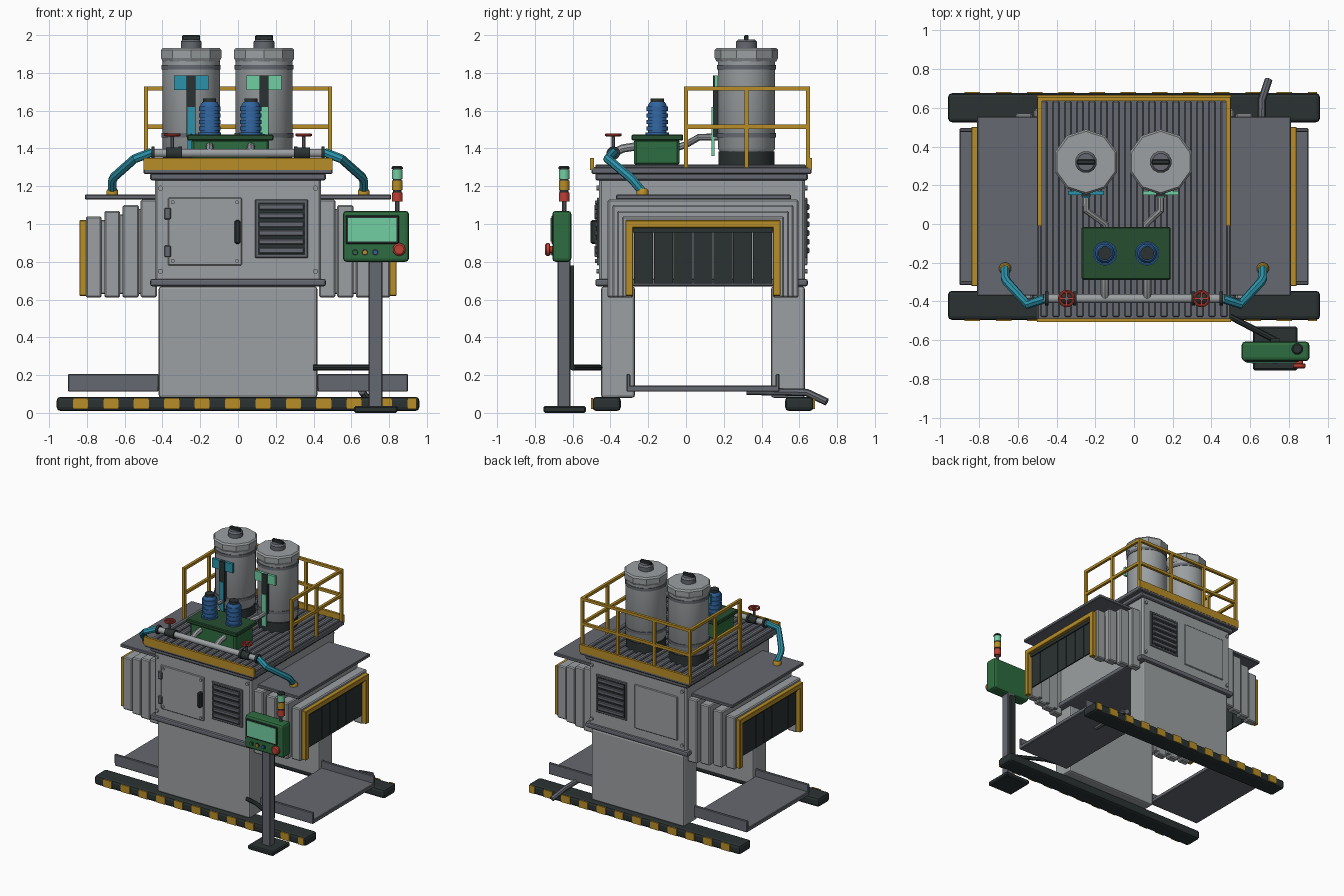
import bpy, bmesh, math
from mathutils import Vector

if "Cube" in bpy.data.objects:
    bpy.data.objects.remove(bpy.data.objects["Cube"], do_unlink=True)


def paint(name, r, g, b):
    m = bpy.data.materials.new(name)
    m.use_nodes = True
    m.diffuse_color = (r, g, b, 1)
    bsdf = next(n for n in m.node_tree.nodes if n.type == 'BSDF_PRINCIPLED')
    bsdf.inputs["Base Color"].default_value = (r, g, b, 1)
    bsdf.inputs["Roughness"].default_value = 0.6
    return m


LIGHT = paint("light grey", .33, .35, .36)
GREY = paint("steel grey", .13, .14, .16)
DARK = paint("near black", .024, .032, .032)
YELLOW = paint("safety yellow", .48, .27, .02)
GREEN = paint("machine green", .027, .15, .05)
PINE = paint("dark green", .019, .075, .03)
TEAL = paint("hose teal", .025, .29, .40)
MINT = paint("mint", .17, .62, .36)
BLUE = paint("motor blue", .03, .13, .35)
RED = paint("signal red", .52, .05, .035)


def finish(name, bm, mat, smooth=False):
    """Turn a bmesh into an object, keeping edges over 35 degrees sharp."""
    bmesh.ops.recalc_face_normals(bm, faces=bm.faces)
    for f in bm.faces:
        f.smooth = smooth
    for e in bm.edges:
        e.smooth = e.calc_face_angle(0) < math.radians(35)
    me = bpy.data.meshes.new(name)
    bm.to_mesh(me)
    bm.free()
    me.materials.append(mat)
    ob = bpy.data.objects.new(name, me)
    bpy.context.collection.objects.link(ob)
    return ob


def box(name, xs, ys, zs, mat, bevel=0, segments=1):
    bm = bmesh.new()
    bmesh.ops.create_cube(bm, size=1)
    spans = (xs, ys, zs)
    for v in bm.verts:
        v.co = [(a + b) / 2 + c * abs(b - a) for (a, b), c in zip(spans, v.co)]
    if bevel:
        bmesh.ops.bevel(bm, geom=bm.edges[:], offset=bevel, segments=segments,
                        affect='EDGES', profile=.5)
    return finish(name, bm, mat)


def lathe(name, at, profile, mat, axis='Z', sides=20, smooth=True):
    """Stack of rings (radius, height) around an axis, capped at both ends."""
    bm = bmesh.new()
    rings = []
    for r, h in profile:
        ring = []
        for i in range(sides):
            a = math.tau * (i + .5) / sides
            p = Vector((r * math.cos(a), r * math.sin(a), h))
            if axis == 'X':
                p = Vector((p.z, p.x, p.y))
            elif axis == 'Y':
                p = Vector((p.x, p.z, p.y))
            ring.append(bm.verts.new(p + Vector(at)))
        rings.append(ring)
    for lo, hi in zip(rings, rings[1:]):
        for i in range(sides):
            j = (i + 1) % sides
            bm.faces.new((lo[i], lo[j], hi[j], hi[i]))
    bm.faces.new(rings[0])
    bm.faces.new(rings[-1])
    return finish(name, bm, mat, smooth)


def tube(name, points, radius, mat, closed=False, res=2):
    cu = bpy.data.curves.new(name, 'CURVE')
    cu.dimensions = '3D'
    cu.bevel_depth, cu.bevel_resolution, cu.use_fill_caps = radius, res, True
    sp = cu.splines.new('POLY')
    sp.points.add(len(points) - 1)
    for p, co in zip(sp.points, points):
        p.co = (*co, 1)
    sp.use_cyclic_u = closed
    temp = bpy.data.objects.new(name + "_path", cu)
    bpy.context.collection.objects.link(temp)
    me = bpy.data.meshes.new_from_object(temp.evaluated_get(bpy.context.evaluated_depsgraph_get()))
    bpy.data.objects.remove(temp, do_unlink=True)
    bm = bmesh.new()
    bm.from_mesh(me)
    bpy.data.meshes.remove(me)
    return finish(name, bm, mat, True)


def arch(name, xs, half, top, wall, mat, bevel=.008, foot=.61):
    """Inverted U around the conveyor, centred on the machine's depth."""
    c, i = MID, half - wall
    outline = [(-half, foot), (-half, top), (half, top), (half, foot),
               (i, foot), (i, top - wall), (-i, top - wall), (-i, foot)]
    bm = bmesh.new()
    face = bm.faces.new([bm.verts.new((xs[0], c + y, z)) for y, z in outline])
    out = bmesh.ops.extrude_face_region(bm, geom=[face])
    moved = [g for g in out["geom"] if isinstance(g, bmesh.types.BMVert)]
    bmesh.ops.translate(bm, verts=moved, vec=(xs[1] - xs[0], 0, 0))
    bmesh.ops.bevel(bm, geom=bm.edges[:], offset=bevel, segments=1, affect='EDGES')
    return finish(name, bm, mat)


MID = .09
SIDES = (("left", 1), ("right", -1))
ENDS = (("front", -1), ("back", 1))

# Skids with hazard stripes, and the leg panels
for end, d in ENDS:
    y = MID + d * .51
    face = y + d * .073
    box(end + "_skid", (-.96, .96), (y - .075, y + .075), (.01, .085), DARK, .02, 2)
    for i in range(12):
        x = -.834 + i * .161
        box(end + "_hazard_stripe", (x - .04, min(x + .04, .945)), (face, face + d * .009), (.02, .08), YELLOW)
    box(end + "_leg_panel", (-.42, .42), (MID + d * .54, MID + d * .36), (.08, .67), LIGHT, .015, 2)

# Main cabinet, flanges and ribbed roof
box("cabinet", (-.44, .44), (-.46, .63), (.69, 1.25), LIGHT, .012)
box("lower_flange", (-.465, .465), (-.48, .645), (.67, .71), GREY, .012, 2)
box("upper_flange", (-.465, .465), (-.48, .645), (1.23, 1.27), GREY, .008)
box("roof_plate", (-.5, .5), (-.5, .665), (1.265, 1.302), GREY, .006)
for i in range(16):
    x = -.465 + i * .062
    box("roof_rib", (x - .018, x + .018), (-.48, .635), (1.295, 1.316), GREY, .006)
for end, y in (("front", -.497), ("back", .657)):
    box(end + "_toe_board", (-.5, .5), (y - .01, y + .01), (1.285, 1.35), YELLOW)

# Doors, vents and bolts on both faces
for end, d in ENDS:
    y = -.46 if d < 0 else .63
    box(end + "_door", (-.37, .02), (y, y + d * .012), (.78, 1.14), LIGHT, .005)
    box(end + "_vent_frame", (.09, .37), (y, y + d * .012), (.82, 1.13), GREY, .004)
    box(end + "_vent_gap", (.105, .355), (y, y + d * .014), (.835, 1.115), DARK)
    for i in range(6):
        z = .86 + i * .046
        box(end + "_louvre", (.11, .35), (y, y + d * .024), (z - .015, z + .015), GREY, .005)
    for x in (-.41, .41):
        for z in (.75, 1.19):
            lathe(end + "_bolt", (x, y, z), [(.014, 0), (.014, d * .014)], LIGHT, 'Y', 8)
for x in (-.345, -.005):
    for z in (.805, 1.115):
        lathe("door_bolt", (x, -.47, z), [(.011, 0), (.011, -.012)], LIGHT, 'Y', 8)
for z in (.855, 1.055):
    box("door_hinge", (-.39, -.355), (-.46, -.485), (z - .03, z + .03), GREY, .004)
box("door_handle", (-.018, .012), (-.465, -.505), (.895, 1.02), DARK, .008)

# Conveyor tunnels, shelves and trays on both sides
for side, s in SIDES:
    for i, (a, b) in enumerate(((.43, .515), (.525, .612), (.625, .708), (.722, .806))):
        arch(side + "_hood_ring", (s * a, s * b), .505 - i * .025, 1.13 - i * .03, .06, LIGHT)
        if i:
            arch(side + "_hood_joint", (s * (a - .03), s * (a + .02)), .485 - i * .025, 1.11 - i * .03, .04, LIGHT, .004, .63)
    arch(side + "_entry_frame", (s * .80, s * .84), .41, 1.02, .04, YELLOW, .003, .62)
    for i in range(7):
        y = -.225 + i * .105
        box(side + "_curtain_strip", (s * .795, s * .805), (y - .05, y + .05), (.685, .965), DARK)
    box(side + "_curtain_rail", (s * .785, s * .815), (-.28, .46), (.955, .985), DARK)
    box(side + "_shelf", (s * .43, s * .81), (-.37, .555), (1.13, 1.155), GREY, .004)
    box(side + "_tray", (s * .42, s * .9), (-.315, .495), (.112, .145), GREY, .005)
    for y in (-.305, .485):
        box(side + "_tray_lip", (s * .42, s * .9), (y - .01, y + .01), (.13, .205), GREY, .004)

# Guard rail around the back of the roof
BACK, RAIL = .645, .011
posts = [(s * .487, y) for s in (-1, 1) for y in (0, .32, BACK)] + [(-.165, BACK), (.165, BACK)]
for x, y in posts:
    box("rail_post", (x - RAIL, x + RAIL), (y - RAIL, y + RAIL), (1.3, 1.72), YELLOW)
for z in (1.515, 1.717):
    box("back_rail", (-.498, .498), (BACK - RAIL, BACK + RAIL), (z - RAIL, z + RAIL), YELLOW)
    for side, s in SIDES:
        x = s * .487
        box(side + "_rail", (x - RAIL, x + RAIL), (-RAIL, BACK), (z - RAIL, z + RAIL), YELLOW)

# Storage tanks with level gauges and feed pipes
for x, tint, elbow in ((-.248, TEAL, .1), (.138, MINT, -.075)):
    at = (x, .32, 0)
    lathe("tank_plinth", at, [(.15, 1.3), (.15, 1.385)], DARK)
    lathe("tank_body", at, [(.14, 1.38), (.153, 1.4), (.153, 1.89)], LIGHT, sides=24)
    for z in (1.47, 1.83):
        lathe("tank_band", at, [(.158, z - .012), (.158, z + .012)], GREY, sides=24)
    lathe("tank_lid", at, [(.158, 1.86), (.168, 1.88), (.168, 1.92), (.158, 1.932)], LIGHT, sides=10, smooth=False)
    lathe("tank_cap", at, [(.057, 1.925), (.057, 1.965), (.045, 1.978)], GREY, sides=12)
    box("cap_grip", (x - .048, x + .048), (.308, .332), (1.97, 2), DARK, .005)
    box("gauge_bar", (x - .024, x + .024), (.142, .18), (1.46, 1.785), DARK)
    box("gauge_head", (x - .092, x + .092), (.15, .17), (1.71, 1.785), tint)
    box("gauge_level", (x - .02, x + .02), (.135, .15), (1.36, 1.62), tint)
    tube("feed_pipe", [(x, .2, 1.46), (x, .07, 1.46), (x + elbow, 0, 1.42), (x + elbow, -.06, 1.4)], .018, LIGHT)

# Pump unit with two motors
box("pump_box", (-.245, .165), (-.275, -.035), (1.31, 1.45), GREEN, .012)
box("pump_lid", (-.27, .188), (-.288, -.015), (1.442, 1.474), PINE, .006)
for x in (-.15, .068):
    at = (x, -.152, 0)
    lathe("motor_foot", at, [(.062, 1.47), (.062, 1.485)], BLUE)
    lathe("motor", at, [(.05, 1.475), (.05, 1.63), (.04, 1.645)], BLUE)
    for i in range(4):
        z = 1.505 + i * .035
        lathe("motor_fin", at, [(.057, z - .011), (.057, z + .011)], BLUE)
    lathe("motor_cap", at, [(.036, 1.64), (.036, 1.665)], DARK, sides=12)
    tube("outlet_pipe", [(x, -.27, 1.41), (x, -.335, 1.4), (x, -.385, 1.375)], .022, LIGHT)

# Front manifold, hand valves and hoses
PIPE = (0, -.385, 1.375)
lathe("manifold_pipe", PIPE, [(.023, -.465), (.023, .465)], LIGHT, 'X', 16)
for side, s in SIDES:
    x = s * .348
    for f in (s * .45, s * .305):
        lathe(side + "_flange", (f, *PIPE[1:]), [(.036, -.009), (.036, .009)], DARK, 'X', 16)
    lathe(side + "_valve_body", (x, *PIPE[1:]), [(.032, -.032), (.032, .032)], DARK, 'X', 12)
    lathe(side + "_valve_stem", (x, PIPE[1], 0), [(.01, 1.375), (.01, 1.48)], GREY, sides=8)
    circle = [math.tau * i / 16 for i in range(16)]
    tube(side + "_valve_wheel", [(x + .037 * math.cos(a), PIPE[1] + .037 * math.sin(a), 1.472) for a in circle], .008, RED, True)
    box(side + "_wheel_spoke", (x - .037, x + .037), (-.39, -.38), (1.468, 1.477), RED)
    box(side + "_wheel_spoke", (x - .005, x + .005), (-.422, -.348), (1.468, 1.477), RED)
    tube(side + "_hose", [(s * .46, -.385, 1.378), (s * .548, -.415, 1.345), (s * .655, -.3, 1.25),
                          (s * .665, -.28, 1.23), (s * .665, -.23, 1.17)], .024, TEAL)
    lathe(side + "_hose_collar", (s * .665, -.23, 0), [(.032, 1.15), (.032, 1.175), (.024, 1.187)], YELLOW, sides=12)

# Operator console
box("console_base", (.615, .845), (-.755, -.53), (0, .036), DARK, .008)
box("console_post", (.692, .765), (-.68, -.612), (.03, .83), GREY, .005)
box("post_cable", (.705, .75), (-.615, -.592), (.23, .78), DARK)
tube("console_arm", [(.4, -.455, .24), (.5, -.48, .24), (.73, -.6, .24)], .016, DARK)
box("console_head", (.556, .905), (-.708, -.607), (.8, 1.07), GREEN, .018, 2)
box("screen_bezel", (.57, .852), (-.7, -.713), (.895, 1.045), DARK, .004)
box("screen", (.582, .84), (-.71, -.717), (.908, 1.033), MINT)
for x, tint in ((.62, GREEN), (.672, YELLOW), (.727, BLUE)):
    lathe("button_ring", (x, -.7, .85), [(.018, 0), (.018, -.012)], DARK, 'Y', 12)
    lathe("button", (x, -.7, .85), [(.013, 0), (.013, -.02)], tint, 'Y', 12)
lathe("stop_button", (.853, -.7, .865), [(.02, 0), (.02, -.02), (.034, -.022), (.034, -.038), (.025, -.046)], RED, 'Y', 16)
LAMP = (.843, -.645, 0)
lathe("lamp_pole", LAMP, [(.012, 1.06), (.012, 1.3)], GREY, sides=10)
for name, lo, tint in (("red", 1.118, RED), ("amber", 1.18, YELLOW), ("green", 1.238, MINT)):
    lathe(name + "_lamp", LAMP, [(.029, lo), (.029, lo + .05)], tint, sides=16)
    lathe(name + "_lamp_seal", LAMP, [(.024, lo + .05), (.024, lo + .062)], DARK, sides=16)
lathe("lamp_cap", LAMP, [(.03, 1.292), (.03, 1.3), (.022, 1.308)], DARK, sides=16)

# Drain spout behind the left tray
tube("drain_spout", [(.655, .32, .115), (.66, .64, .108), (.695, .745, .058)], .02, GREY)
